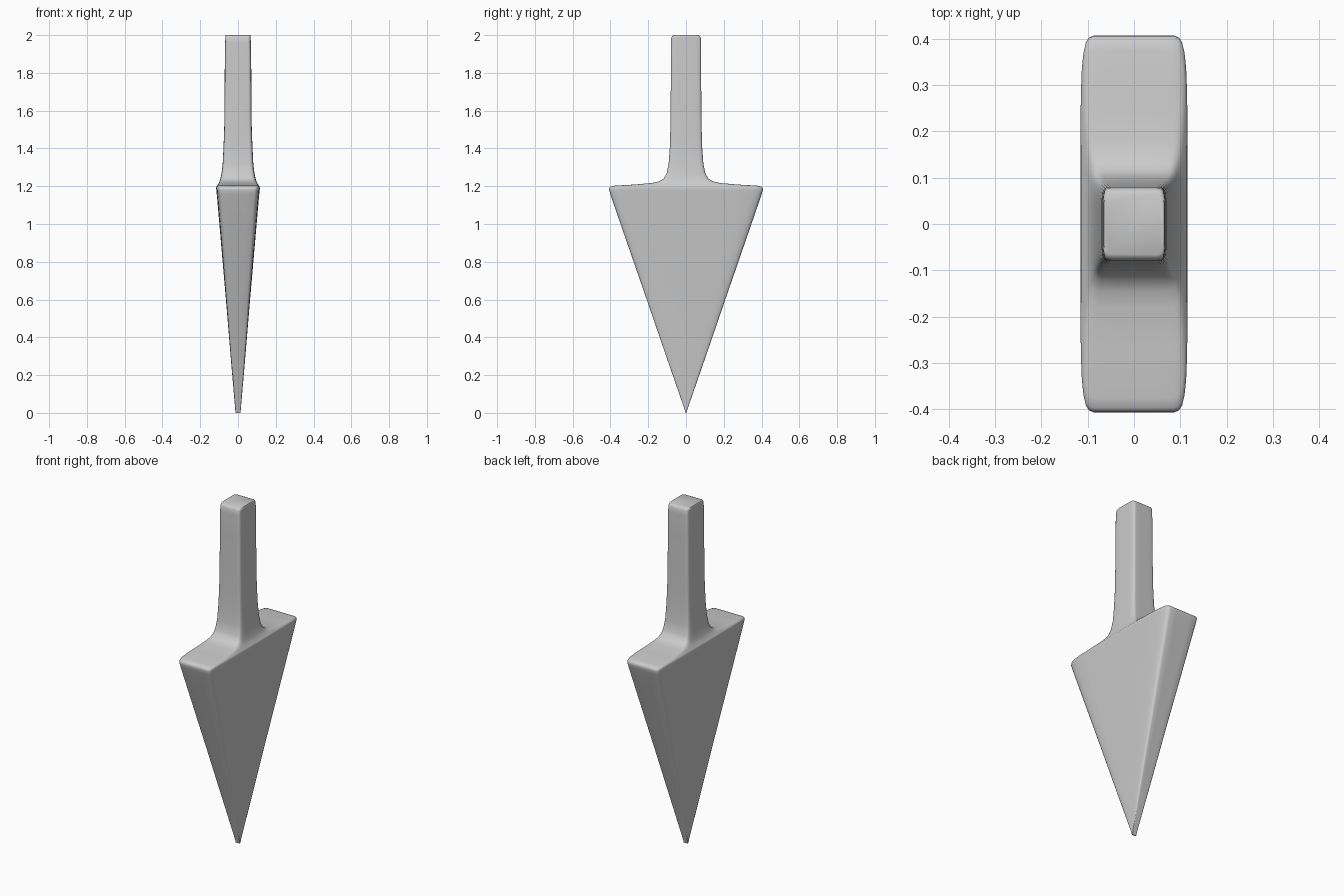
import bpy, bmesh, math

if "Cube" in bpy.data.objects:
    bpy.data.objects.remove(bpy.data.objects["Cube"])

# Quarter of the softly rounded rectangular cross-section (unit size)
QUARTER = [(1, 0), (1, .4), (.995, .68), (.975, .83), (.945, .91), (.90, .965),
           (.84, .99), (.75, 1), (.4, 1), (0, 1)]

# Rings from tip to top: height, half width in x, half width in y
RINGS = [(0, .013, .003), (.02, .015, .008), (.3, .039, .105), (.6, .064, .208),
         (.9, .090, .312), (1.12, .109, .388), (1.16, .113, .401),
         (1.18, .115, .407), (1.192, .1155, .406), (1.199, .114, .397),
         (1.203, .111, .375), (1.209, .107, .27), (1.217, .102, .18),
         (1.225, .098, .145), (1.24, .093, .118), (1.27, .087, .102),
         (1.32, .081, .092), (1.4, .077, .086), (1.5, .073, .083),
         (1.65, .071, .081), (1.85, .070, .080), (1.96, .068, .080),
         (1.985, .067, .078), (1.996, .067, .073), (2.0, .065, .065)]


def outline():
    """Mirror the quarter section into a closed loop."""
    half = QUARTER + [(-x, y) for x, y in reversed(QUARTER[:-1])]
    return half + [(x, -y) for x, y in reversed(half[1:-1])]


# Spike head flowing into its shaft, lofted through all rings
bm = bmesh.new()
section = outline()
n = len(section)
loops = [[bm.verts.new((x * hx, y * hy, z)) for x, y in section] for z, hx, hy in RINGS]
for low, high in zip(loops, loops[1:]):
    for i in range(n):
        j = (i + 1) % n
        bm.faces.new((low[i], low[j], high[j], high[i]))
bm.faces.new(list(reversed(loops[0])))
bm.faces.new(loops[-1])
bmesh.ops.recalc_face_normals(bm, faces=bm.faces[:])

mesh = bpy.data.meshes.new("spike_with_shaft")
bm.to_mesh(mesh)
bm.free()
spike = bpy.data.objects.new("spike_with_shaft", mesh)
bpy.context.collection.objects.link(spike)

# Smooth shading, keeping only the crisp tip and top edges
bpy.context.view_layer.objects.active = spike
spike.select_set(True)
bpy.ops.object.shade_smooth_by_angle(angle=math.radians(50))
